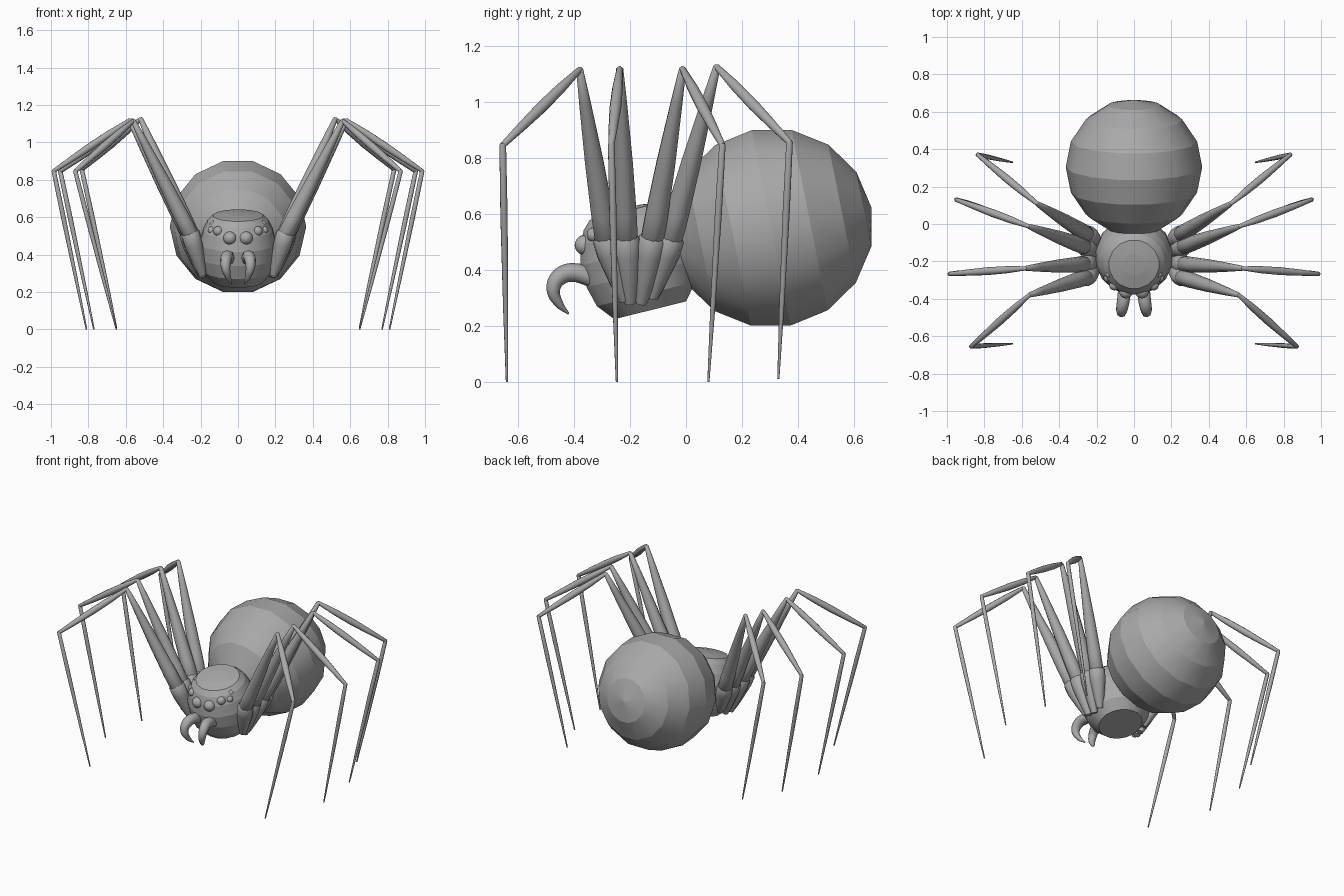
import bpy, bmesh, math
from mathutils import Vector

cube = bpy.data.objects.get("Cube")
if cube:
    bpy.data.objects.remove(cube)

grey = bpy.data.materials.new("plain grey")
grey.use_nodes = True
colour = (0.4, 0.4, 0.4, 1)
grey.diffuse_color = colour
grey.node_tree.nodes["Principled BSDF"].inputs["Base Color"].default_value = colour


def lathe(name, base, axis, profile, sides, banded=False):
    """Revolve (height, radius) pairs round an axis; banded keeps ring edges sharp."""
    base, axis = Vector(base), Vector(axis)
    turn = axis.to_track_quat('Z', 'Y')
    bm = bmesh.new()
    rings = []
    for h, r in profile:
        ring = []
        for i in range(sides):
            a = math.pi / 2 + (i + 0.5) * math.tau / sides
            p = Vector((r * math.cos(a), r * math.sin(a), h))
            ring.append(bm.verts.new(base + turn @ p))
        rings.append(ring)
    for low, high in zip(rings, rings[1:]):
        for i in range(sides):
            j = (i + 1) % sides
            bm.faces.new((low[i], low[j], high[j], high[i]))
    bm.faces.new(rings[0][::-1])
    bm.faces.new(rings[-1])
    for f in bm.faces:
        f.smooth = True
    for ring in (rings if banded else (rings[0], rings[-1])):
        for i in range(sides):
            edge = bm.edges.get((ring[i], ring[(i + 1) % sides]))
            edge.smooth = False
    mesh = bpy.data.meshes.new(name)
    bm.to_mesh(mesh)
    bm.free()
    mesh.materials.append(grey)
    obj = bpy.data.objects.new(name, mesh)
    bpy.context.collection.objects.link(obj)
    return obj


def limb(name, a, b, shape, sides=10):
    """Straight limb segment from a to b; shape holds (fraction, radius)."""
    a, b = Vector(a), Vector(b)
    length = (b - a).length
    return lathe(name, a, b - a, [(t * length, r) for t, r in shape], sides)


# Abdomen: banded ball with its axis raised at the back
R, bands = 0.365, 8
ball = [(-R * math.cos(math.pi * k / bands), R * math.sin(math.pi * k / bands))
        for k in range(1, bands)]
ball = [(-R, 0.002)] + ball + [(R, 0.002)]
tilt = math.pi / 16
lathe("abdomen", (0, 0.305, 0.55), (0, math.cos(tilt), math.sin(tilt)), ball, 14, True)

# Head and thorax: flat underside, domed top, leaning forward
lathe("head_thorax", (0, -0.17, 0.425), (0, -0.24, 0.97),
      [(-0.175, 0.135), (-0.115, 0.185), (-0.04, 0.205), (0.04, 0.207),
       (0.11, 0.19), (0.16, 0.165), (0.19, 0.135), (0.2, 0.06), (0.202, 0.002)], 16, True)

# Waist joining the two body parts
limb("waist", (0, -0.08, 0.42), (0, 0.05, 0.47), [(0, 0.07), (1, 0.07)])

# Legs: knee, ankle and foot on the left side, front to back
legs = {
    "front": ((0.19, -0.22, 0.29), (0.255, -0.285, 0.51), (0.56, -0.38, 1.115),
              (0.87, -0.655, 0.845), (0.65, -0.64, 0)),
    "second": ((0.19, -0.2, 0.28), (0.265, -0.215, 0.51), (0.58, -0.237, 1.118),
               (0.985, -0.267, 0.847), (0.81, -0.247, 0)),
    "third": ((0.18, -0.16, 0.28), (0.265, -0.12, 0.51), (0.565, -0.012, 1.118),
              (0.95, 0.13, 0.845), (0.77, 0.08, 0)),
    "back": ((0.17, -0.12, 0.3), (0.25, -0.055, 0.51), (0.52, 0.11, 1.125),
             (0.835, 0.37, 0.855), (0.65, 0.33, 0.01)),
}
hip_shape = [(0, 0.02), (0.3, 0.034), (0.75, 0.05), (1, 0.05), (1.08, 0.035)]
thigh_shape = [(-0.03, 0.03), (0, 0.043), (0.15, 0.042), (0.45, 0.035),
               (0.8, 0.022), (1, 0.013), (1.01, 0.004)]
shin_shape = [(-0.02, 0.005), (0, 0.011), (0.25, 0.019), (0.5, 0.021),
              (0.75, 0.017), (1, 0.011), (1.02, 0.005)]
foot_shape = [(-0.01, 0.008), (0, 0.012), (0.3, 0.013), (0.7, 0.009), (1, 0.004)]
parts = (("hip", hip_shape), ("thigh", thigh_shape),
         ("shin", shin_shape), ("foot", foot_shape))

# Eyes: centre and radius
eyes = (((0.043, -0.362, 0.488), 0.036), ((0.105, -0.328, 0.525), 0.027),
        ((0.14, -0.288, 0.53), 0.022), ((0.132, -0.268, 0.562), 0.02))

# Fang path with radius at each point
fang = (((0.05, -0.33, 0.37), 0.034), ((0.057, -0.41, 0.39), 0.034),
        ((0.065, -0.455, 0.372), 0.031), ((0.066, -0.474, 0.33), 0.025),
        ((0.053, -0.455, 0.28), 0.016), ((0.035, -0.42, 0.243), 0.004))

for side, s in (("left", 1), ("right", -1)):
    def flip(p):
        return Vector((p[0] * s, p[1], p[2]))

    for row, joints in legs.items():
        for (part, shape), a, b in zip(parts, joints, joints[1:]):
            limb(f"{side}_{row}_{part}", flip(a), flip(b), shape)

    for n, (centre, r) in enumerate(eyes, 1):
        bpy.ops.mesh.primitive_uv_sphere_add(segments=16, ring_count=10, radius=r,
                                             location=flip(centre),
                                             rotation=(math.pi / 2, 0, 0))
        eye = bpy.context.object
        eye.name = f"{side}_eye_{n}"
        eye.data.materials.append(grey)
        bpy.ops.object.shade_smooth()

    curve = bpy.data.curves.new(f"{side}_fang", 'CURVE')
    curve.dimensions = '3D'
    curve.bevel_depth = 1
    curve.bevel_resolution = 2
    curve.resolution_u = 4
    curve.use_fill_caps = True
    spline = curve.splines.new('BEZIER')
    spline.bezier_points.add(len(fang) - 1)
    for point, (p, r) in zip(spline.bezier_points, fang):
        point.co = flip(p)
        point.radius = r
        point.handle_left_type = point.handle_right_type = 'AUTO'
    curve.materials.append(grey)
    bpy.context.collection.objects.link(bpy.data.objects.new(f"{side}_fang", curve))
